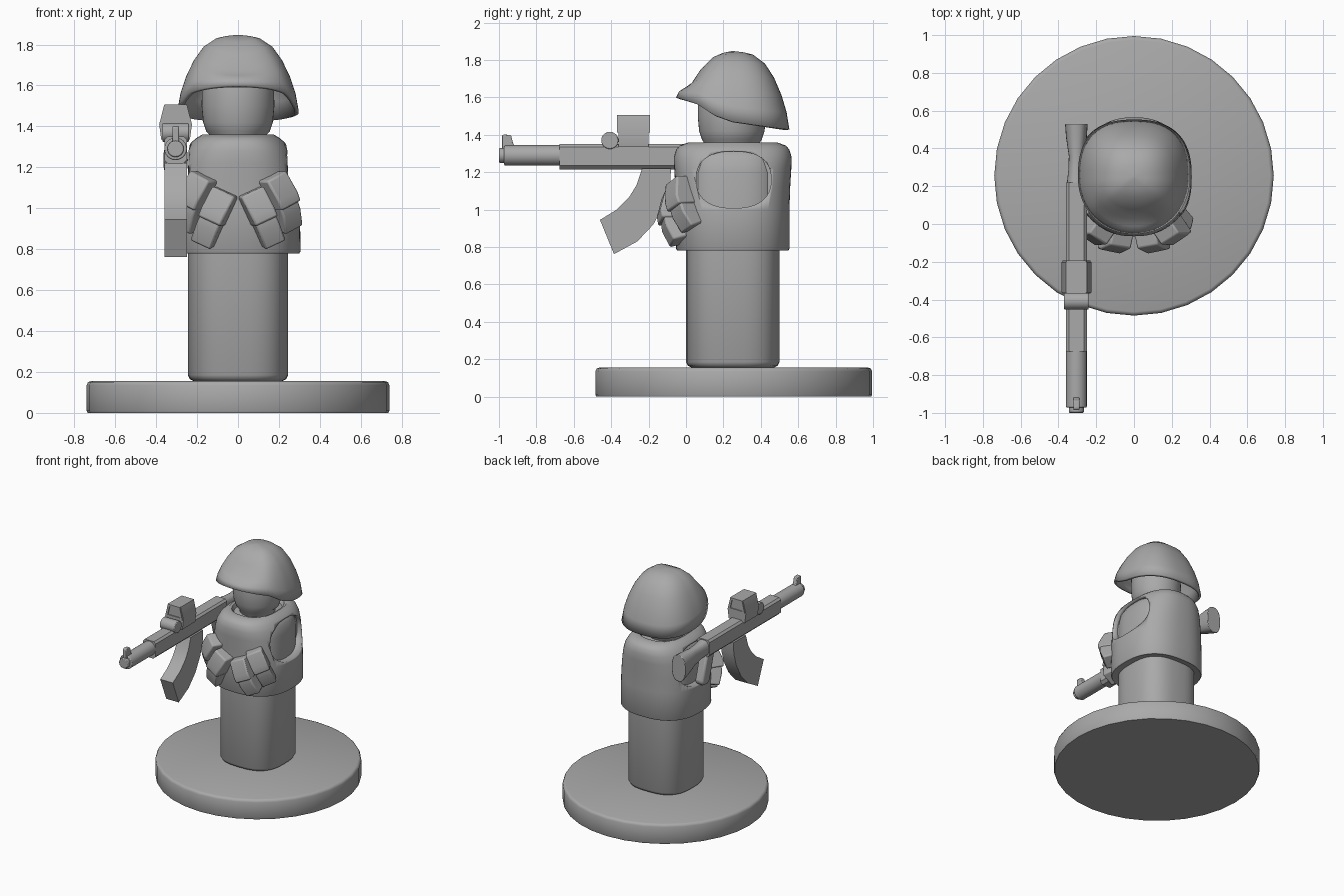
import bpy, bmesh, math
from mathutils import Matrix, Vector

if "Cube" in bpy.data.objects:
    bpy.data.objects.remove(bpy.data.objects["Cube"])

grey = bpy.data.materials.new("plain_grey")
grey.diffuse_color = (0.4, 0.4, 0.4, 1)
grey.use_nodes = True
grey.node_tree.nodes["Principled BSDF"].inputs["Base Color"].default_value = grey.diffuse_color


def finish(name, bm, bevel=0.0, angle=40):
    bmesh.ops.recalc_face_normals(bm, faces=bm.faces)
    me = bpy.data.meshes.new(name)
    bm.to_mesh(me)
    bm.free()
    ob = bpy.data.objects.new(name, me)
    bpy.context.collection.objects.link(ob)
    me.materials.append(grey)
    if bevel:
        m = ob.modifiers.new("bevel", 'BEVEL')
        m.width, m.segments, m.limit_method = bevel, 2, 'ANGLE'
    bpy.ops.object.select_all(action='DESELECT')
    bpy.context.view_layer.objects.active = ob
    ob.select_set(True)
    bpy.ops.object.shade_smooth_by_angle(angle=math.radians(angle))
    return ob


def skin(name, rings, caps=True, **kw):
    bm = bmesh.new()
    vs = [[bm.verts.new(p) for p in r] for r in rings]
    n = len(vs[0])
    for a, b in zip(vs, vs[1:]):
        for i in range(n):
            bm.faces.new((a[i], a[(i + 1) % n], b[(i + 1) % n], b[i]))
    if caps:
        bm.faces.new(vs[0])
        bm.faces.new(vs[-1])
    return finish(name, bm, **kw)


def oval(rx, ry, n=2.0, count=48):
    """Superellipse outline."""
    pts = []
    for i in range(count):
        a = 2 * math.pi * i / count
        c, s = math.cos(a), math.sin(a)
        pts.append((rx * math.copysign(abs(c) ** (2 / n), c),
                    ry * math.copysign(abs(s) ** (2 / n), s)))
    return pts


def stack(name, rows, cy=0.25, n=2.0, count=48, **kw):
    """Upright loft from rows of (z, x radius, y radius)."""
    return skin(name, [[(x, cy + y, z) for x, y in oval(rx, ry, n, count)]
                       for z, rx, ry in rows], **kw)


def prism(name, pts, lo, hi, axis='X', **kw):
    """Extrude an outline along x (y,z points) or y (x,z points)."""
    put = (lambda p, d: (d, p[0], p[1])) if axis == 'X' else (lambda p, d: (p[0], d, p[1]))
    return skin(name, [[put(p, d) for p in pts] for d in (lo, hi)], **kw)


def interp(table, t):
    for (a, u), (b, v) in zip(table, table[1:]):
        if t <= b:
            return u + (v - u) * max(0, (t - a) / (b - a))
    return table[-1][1]


# Stand
stack("base_disc", [(0, .735, .735), (.01, .74, .74), (.135, .74, .74),
                    (.15, .733, .733), (.155, .72, .72)], cy=.255, count=32, angle=50)

# Body column and head
stack("body", [(.155, .215, .22), (.165, .235, .24), (.185, .245, .25), (1.2, .245, .25),
               (1.27, .23, .24), (1.31, .205, .22), (1.325, .17, .19)], n=2.8)
stack("head", [(1.31, .12, .13), (1.35, .13, .145), (1.375, .155, .16), (1.42, .17, .175),
               (1.5, .178, .182), (1.6, .175, .18), (1.67, .155, .16), (1.7, .1, .1)], cy=.245)

# Vest with arm holes
vest = stack("vest", [(.785, .285, .28), (.78, .3, .297), (.79, .306, .303), (1.0, .302, .303),
                      (1.12, .292, .307), (1.22, .275, .313), (1.28, .255, .315),
                      (1.32, .23, .303), (1.342, .205, .285), (1.36, .175, .235),
                      (1.355, .16, .205), (1.325, .15, .185), (1.3, .14, .17)],
             n=2.5, count=64)
for side in (-1, 1):
    hole = prism("arm_hole_cutter", [(.255 + a, 1.16 + b) for a, b in oval(.2, .152, 2.4)],
                 side * .2, side * .5)
    hole.hide_render = True
    hole.hide_viewport = True
    hole.display_type = 'WIRE'
    m = vest.modifiers.new("arm_hole", 'BOOLEAN')
    m.object, m.operation, m.solver = hole, 'DIFFERENCE', 'EXACT'

# Helmet: rim height follows y, dome profile blends towards the brim
rim = [(-.055, 1.6), (.06, 1.565), (.15, 1.505), (.25, 1.47), (.55, 1.428)]
radius = [.03, .2, .36, .57, .73, .86, .95, 1]
side_drop = [0, .015, .045, .16, .34, .56, .78, 1]
front_drop = [0, .05, .14, .4, .7, .8, .87, 1]
rings = []
for r, sd, fd in zip(radius, side_drop, front_drop):
    ring = []
    for i in range(64):
        a = 2 * math.pi * i / 64
        c, s = math.cos(a), math.sin(a)
        n = 2.5 if s > 0 else 2.1
        x = .297 * math.copysign(abs(c) ** (2 / n), c)
        y = .303 * math.copysign(abs(s) ** (2 / n), s)
        w = max(0, -s) ** 3
        drop = sd * (1 - w) + fd * w
        bottom = interp(rim, .25 + y)
        ring.append((x * r, .25 + y * r, 1.847 - (1.847 - bottom) * drop))
    rings.append(ring)
bm = bmesh.new()
rows = [[bm.verts.new(p) for p in r] for r in rings]
bm.faces.new(rows[0])
for a, b in zip(rows, rows[1:]):
    for i in range(64):
        j = (i + 1) % 64
        bm.faces.new((a[i], a[j], b[j], b[i]))
helmet = finish("helmet", bm, angle=60)
m = helmet.modifiers.new("thickness", 'SOLIDIFY')
m.thickness, m.offset = .02, -1


# Slanted chest pouches: a curved pocket with a thicker flap
def pouch(x, y, z, yaw, tilt):
    place = (Matrix.Translation((x, y, z)) @ Matrix.Rotation(yaw, 4, 'Z')
             @ Matrix.Rotation(tilt, 4, 'Y'))
    pocket = [(.05, .13), (-.03, .13), (-.06, .03), (-.055, -.06), (-.02, -.15), (.06, -.13)]
    flap = [(.05, .14), (-.04, .14), (-.075, .03), (-.072, -.02), (.05, -.02)]
    for name, pts, w in (("pouch", pocket, .056), ("pouch_flap", flap, .062)):
        ob = prism(name, pts, -w, w, bevel=.01)
        ob.matrix_world = place


for s in (-1, 1):
    pouch(s * .12, -.07, .955, s * .2, -s * .43)
    pouch(s * .215, -.015, 1.03, s * .6, -s * .42)

# Rifle
X = -.305


def rod(name, y0, y1, r, z=1.29):
    prism(name, [(X + a, z + b) for a, b in oval(r, r, 2, 24)], y0, y1, 'Y', bevel=.006)


rod("muzzle", -1.0, -.95, .04)
rod("barrel_shroud", -.972, -.67, .055)
prism("receiver", [(X - .055, 1.235), (X - .035, 1.215), (X + .035, 1.215), (X + .055, 1.235),
                   (X + .055, 1.335), (X + .04, 1.35), (X - .04, 1.35), (X - .055, 1.335)],
      -.675, .22, 'Y', angle=25)
skin("stock", [[(X + a, y, z + b) for a, b in oval(w, h, 2.5, 24)] for y, w, z, h in
               ((.2, .052, 1.285, .062), (.28, .043, 1.275, .06), (.36, .04, 1.262, .068),
                (.46, .055, 1.245, .09), (.53, .06, 1.235, .105))], bevel=.005)
prism("grip", [(.12, 1.23), (.22, 1.23), (.28, 1.03), (.26, 1.0), (.2, 1.0), (.18, 1.02)],
      X - .035, X + .035, bevel=.015)
prism("magazine", [(-.235, 1.22), (-.265, 1.13), (-.305, 1.065), (-.37, 1.0), (-.46, .945),
                   (-.385, .762), (-.26, .83), (-.175, .92), (-.115, 1.03), (-.085, 1.13),
                   (-.08, 1.22)], X - .055, X + .055, angle=25)
prism("front_sight", [(-.985, 1.32), (-.985, 1.395), (-.975, 1.402), (-.935, 1.398),
                      (-.925, 1.355), (-.905, 1.32)], X - .016, X + .016, bevel=.005)
prism("sight_knob", [(-.407 + a, 1.37 + b) for a, b in oval(.046, .046, 2, 24)],
      X - .065, X + .065, bevel=.005)

# Optic housing with a recessed window at each end
optic = prism("optic", [(X - .07, 1.335), (X + .07, 1.335), (X + .08, 1.41),
                        (X + .055, 1.507), (X - .055, 1.507), (X - .08, 1.41)],
              -.362, -.2, 'Y', angle=25)
for y0, y1 in ((-.369, -.362), (-.2, -.193)):
    outer = [(X - .074, 1.412), (X + .074, 1.412), (X + .052, 1.507), (X - .052, 1.507)]
    mid = Vector((X, 1.457))
    inner = [tuple(mid + (Vector(p) - mid) * .72) for p in outer]
    skin("optic_frame", [[(p[0], y, p[1]) for p in loop] for loop, y in
                         ((outer, y0), (outer, y1), (inner, y1), (inner, y0), (outer, y0))],
         caps=False, angle=25)
